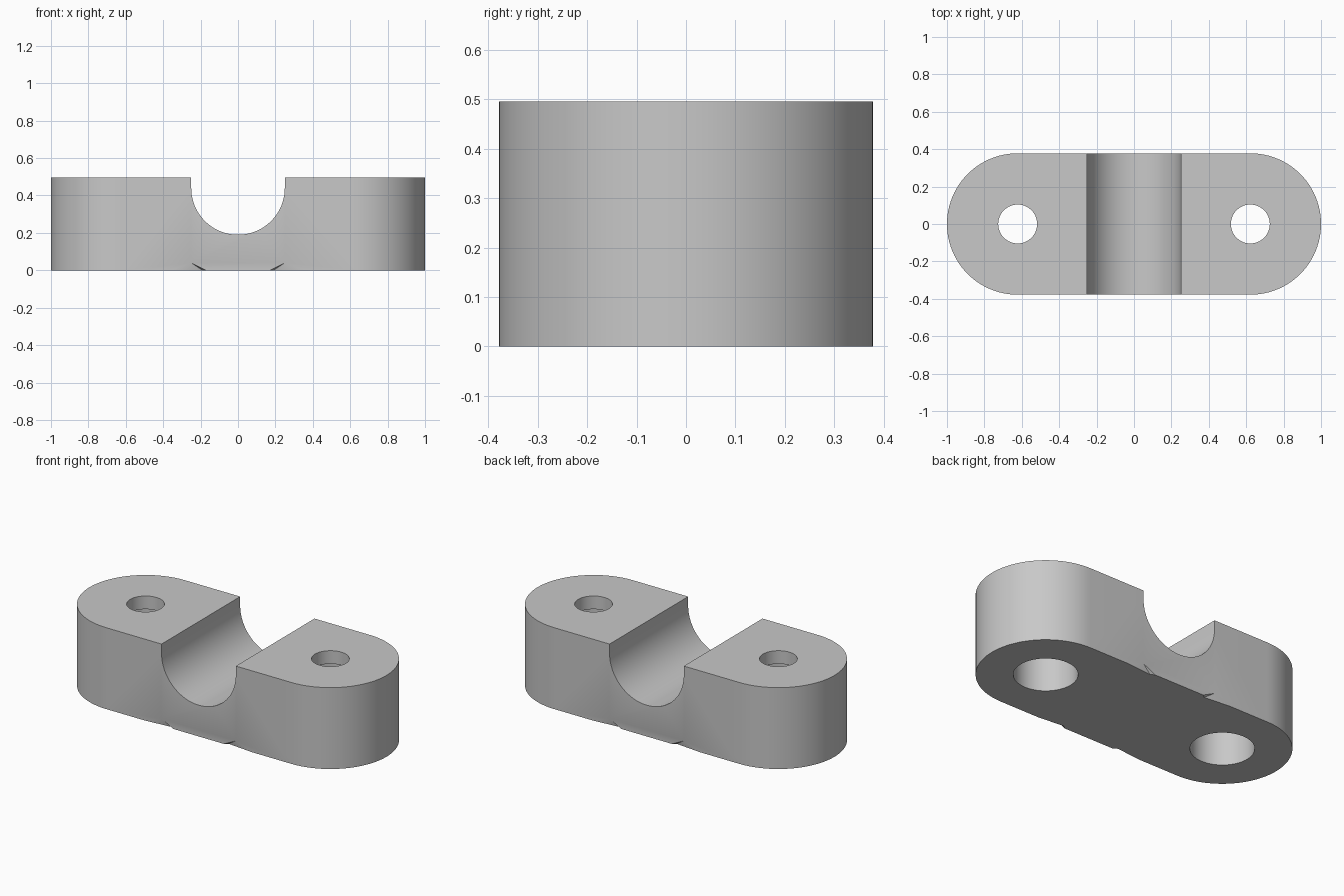
import bpy, bmesh, math
from mathutils import Vector

if "Cube" in bpy.data.objects:
    bpy.data.objects.remove(bpy.data.objects["Cube"])

HEIGHT, RADIUS, HOLE_X = 0.495, 0.378, 0.622
SADDLE_R, SADDLE_Z = 0.25, 0.44


def add_object(name, bm):
    bmesh.ops.recalc_face_normals(bm, faces=bm.faces)
    mesh = bpy.data.meshes.new(name)
    bm.to_mesh(mesh)
    bm.free()
    obj = bpy.data.objects.new(name, mesh)
    bpy.context.collection.objects.link(obj)
    return obj


def prism(name, points, offset):
    """Extrude a closed outline of 3D points along offset."""
    bm = bmesh.new()
    face = bm.faces.new([bm.verts.new(p) for p in points])
    ext = bmesh.ops.extrude_face_region(bm, geom=[face])
    verts = [v for v in ext["geom"] if isinstance(v, bmesh.types.BMVert)]
    bmesh.ops.translate(bm, verts=verts, vec=offset)
    return add_object(name, bm)


def arc(cx, cy, r, start, end, n):
    return [(cx + r * math.cos(start + (end - start) * i / n),
             cy + r * math.sin(start + (end - start) * i / n)) for i in range(n + 1)]


def cylinder(name, x, r, z0, z1):
    ring = arc(x, 0, r, 0, math.tau, 64)[:-1]
    return prism(name, [(px, py, z0) for px, py in ring], (0, 0, z1 - z0))


# Body: slot-shaped block
h = math.pi / 2
outline = arc(HOLE_X, 0, RADIUS, -h, h, 48) + arc(-HOLE_X, 0, RADIUS, h, 3 * h, 48)
body = prism("clamp_body", [(x, y, 0) for x, y in outline], (0, 0, HEIGHT))

# Saddle: round channel open at the top
saddle = arc(0, SADDLE_Z, SADDLE_R, math.pi, math.tau, 48)
saddle += [(SADDLE_R, 0.7), (-SADDLE_R, 0.7)]
cutters = [prism("saddle_cutter", [(x, -0.6, z) for x, z in saddle], (0, 1.2, 0))]

for sx in (-1, 1):
    # Bolt hole with a wide recess from below
    cutters.append(cylinder("bolt_cutter", sx * HOLE_X, 0.104, 0.3, 0.7))
    cutters.append(cylinder("recess_cutter", sx * HOLE_X, 0.175, -0.1, 0.415))
    # Small tapered nicks along the lower side edges
    for sy in (-1, 1):
        a = Vector((sx * 0.25, sy * RADIUS, 0.04))
        b = Vector((sx * 0.17, sy * RADIUS, 0))
        c = Vector((sx * 0.36, sy * RADIUS, 0))
        d = Vector((sx * 0.19, sy * (RADIUS - 0.016), 0))
        bm = bmesh.new()
        for p in (a - (d - a) * 0.5, a + (d - a) * 1.5, b + (b - d) + (b - a), c + (c - d) + (c - a)):
            bm.verts.new(p)
        bmesh.ops.convex_hull(bm, input=bm.verts)
        cutters.append(add_object("nick_cutter", bm))

# Cut the body, then discard the cutters
bpy.context.view_layer.objects.active = body
body.select_set(True)
for cutter in cutters:
    mod = body.modifiers.new("cut", "BOOLEAN")
    mod.operation = "DIFFERENCE"
    mod.solver = "EXACT"
    mod.object = cutter
    bpy.ops.object.modifier_apply(modifier=mod.name)
    bpy.data.objects.remove(cutter)

grey = bpy.data.materials.new("plain grey")
grey.diffuse_color = (0.58, 0.58, 0.58, 1)
grey.use_nodes = True
grey.node_tree.nodes["Principled BSDF"].inputs["Base Color"].default_value = grey.diffuse_color
body.data.materials.clear()
body.data.materials.append(grey)
bpy.ops.object.shade_smooth_by_angle(angle=math.radians(30))
